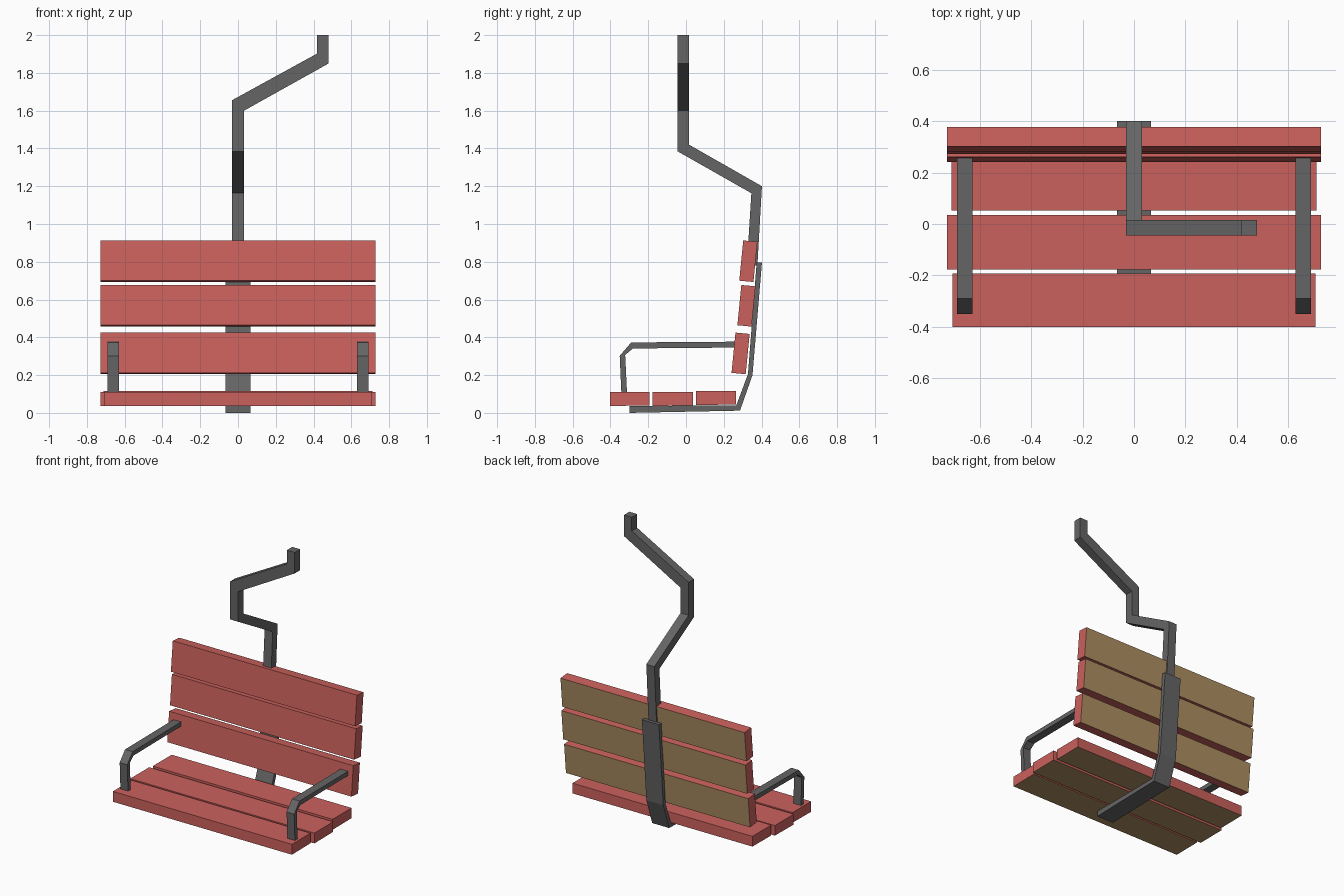
import bpy, bmesh
from mathutils import Vector

if "Cube" in bpy.data.objects:
    bpy.data.objects.remove(bpy.data.objects["Cube"])


def material(name, rgb):
    m = bpy.data.materials.new(name)
    m.diffuse_color = (*rgb, 1)
    m.use_nodes = True
    m.node_tree.nodes["Principled BSDF"].inputs["Base Color"].default_value = m.diffuse_color
    return m


RED = material("red_paint", (0.60, 0.12, 0.11))
TAN = material("bare_wood", (0.42, 0.28, 0.125))
GREY = material("dark_metal", (0.13, 0.13, 0.13))


def loft(name, rings, mats, painted_dir=None):
    """Skin a chain of four-point rings and cap both ends."""
    bm = bmesh.new()
    rows = [[bm.verts.new(p) for p in r] for r in rings]
    for a, b in zip(rows, rows[1:]):
        for i in range(4):
            j = (i + 1) % 4
            bm.faces.new((a[i], a[j], b[j], b[i]))
    bm.faces.new(rows[0])
    bm.faces.new(rows[-1])
    bmesh.ops.recalc_face_normals(bm, faces=bm.faces)
    bm.normal_update()
    if painted_dir:  # the hidden side of a plank is bare wood
        for f in bm.faces:
            if f.normal.dot(Vector(painted_dir)) > 0.9:
                f.material_index = 1
    me = bpy.data.meshes.new(name)
    bm.to_mesh(me)
    bm.free()
    for m in mats:
        me.materials.append(m)
    ob = bpy.data.objects.new(name, me)
    bpy.context.collection.objects.link(ob)
    return ob


def plank(name, half, profile, bare_dir):
    rings = [[(x, y, z) for y, z in profile] for x in (-half, half)]
    return loft(name, rings, [RED, TAN], bare_dir)


def flat_ring(x0, x1, a, b):
    return [(x0, *a), (x1, *a), (x1, *b), (x0, *b)]


def bar(name, x0, x1, pairs):
    """Bar bent in the side plane, from inner/outer edge pairs."""
    return loft(name, [flat_ring(x0, x1, a, b) for a, b in pairs], [GREY])


# Seat planks
for name, half, y0, y1, z0, z1 in (
        ("seat_plank_front", 0.708, -0.402, -0.192, 0.037, 0.111),
        ("seat_plank_middle", 0.728, -0.177, 0.036, 0.037, 0.111),
        ("seat_plank_rear", 0.711, 0.053, 0.266, 0.042, 0.117)):
    plank(name, half, [(y0, z0), (y1, z0 + 0.002), (y1, z1), (y0, z1)], (0, 0, -1))

# Backrest planks, each leaning slightly
for name, y, z in (("back_plank_lower", 0.241, 0.212),
                   ("back_plank_middle", 0.272, 0.464),
                   ("back_plank_upper", 0.282, 0.700)):
    plank(name, 0.728, [(y, z), (y + 0.075, z - 0.007),
                        (y + 0.096, z + 0.206), (y + 0.021, z + 0.213)], (0, 1, 0))

# Wide strap under the seat and up the back
bar("support_strap", -0.067, 0.067, [
    ((-0.30, 0.037), (-0.30, 0.0)),
    ((0.266, 0.039), (0.286, 0.012)),
    ((0.328, 0.205), (0.352, 0.200)),
    ((0.374, 0.795), (0.402, 0.795))])

# Armrests
for side, x in (("left", -0.66), ("right", 0.66)):
    bar(side + "_armrest", x - 0.03, x + 0.03, [
        ((-0.312, 0.10), (-0.342, 0.10)),
        ((-0.322, 0.307), (-0.351, 0.302)),
        ((-0.281, 0.341), (-0.290, 0.373)),
        ((0.262, 0.346), (0.262, 0.377))])

# Hanger pole: leans up, kicks forward, then sideways to the cable
W = 0.032
F, B = -0.045, 0.016
rings = [flat_ring(-W, W, a, b) for a, b in (
    ((0.322, 0.78), (0.378, 0.78)),
    ((0.346, 1.163), (0.402, 1.200)),
    ((F, 1.385), (B, 1.420)))]
for xl, zl, xr, zr in ((-W, 1.655, W, 1.60),
                       (0.418, 1.902, 0.48, 1.85),
                       (0.418, 2.0, 0.48, 2.0)):
    rings.append([(xl, F, zl), (xr, F, zr), (xr, B, zr), (xl, B, zl)])
loft("hanger_pole", rings, [GREY])
